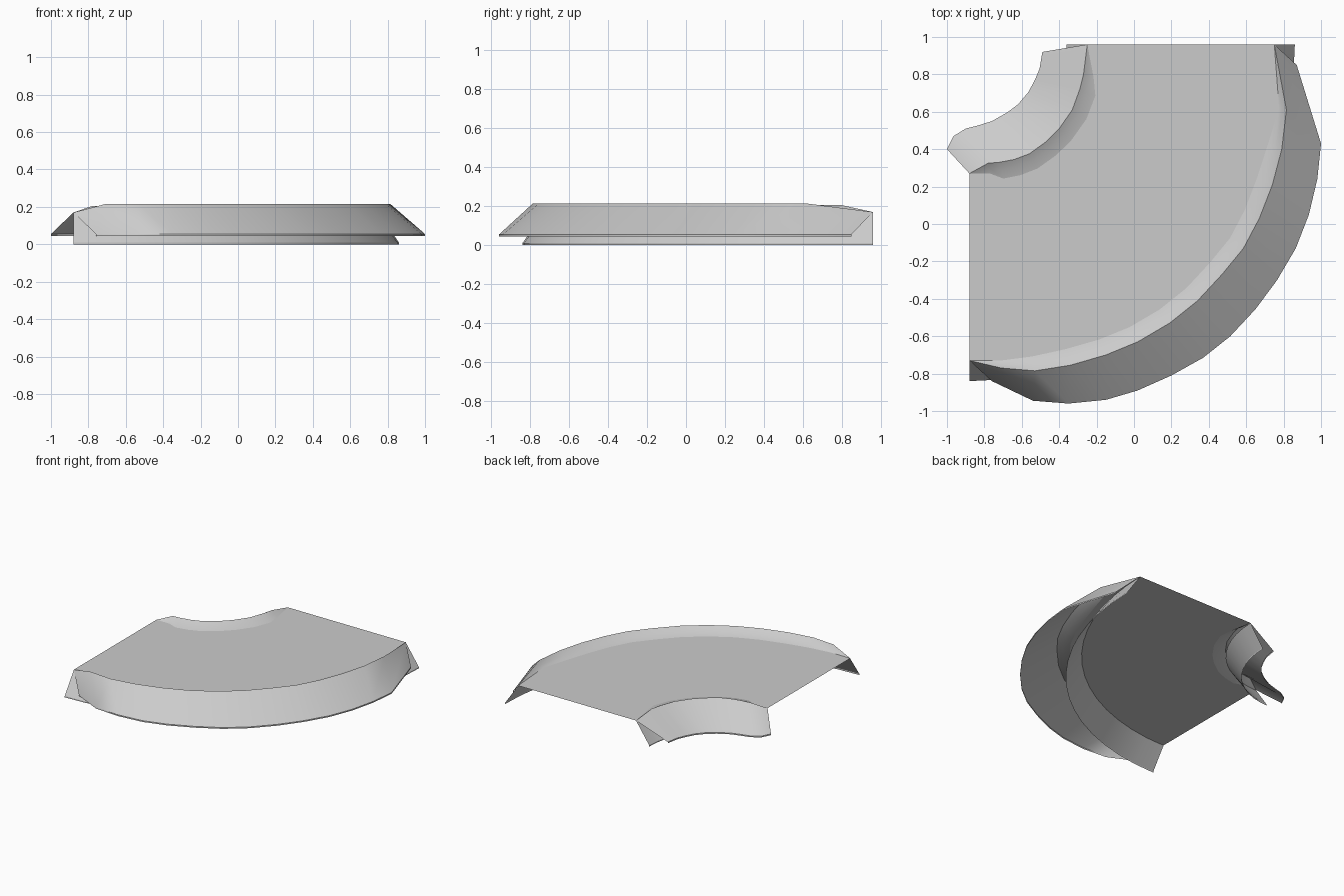
import bpy, bmesh, math
from mathutils import Vector

if "Cube" in bpy.data.objects:
    bpy.data.objects.remove(bpy.data.objects["Cube"])

C = Vector((-0.88, 0.96))      # turning centre of the corner
DECK, LIP_OUT, LIP_IN = 0.17, 0.215, 0.205

# plan curves, from the back end round to the left end
OUT_LIP = [(.75, .96), (.815, .61), (.79, .4), (.74, .21), (.67, .03), (.585, -.13),
           (.47, -.27), (.34, -.41), (.19, -.53), (.02, -.63), (-.15, -.7),
           (-.34, -.755), (-.53, -.785), (-.71, -.77), (-.88, -.73)]
OUT_FOOT = [(.87, .85), (1, .43), (.98, .24), (.935, .05), (.865, -.13), (.765, -.3),
            (.65, -.455), (.515, -.6), (.37, -.715), (.2, -.81), (.02, -.89),
            (-.15, -.94), (-.35, -.96), (-.54, -.945), (-.76, -.84)]
IN_LIP = [(-.25, .96), (-.27, .8), (-.29, .72), (-.33, .61), (-.4, .51), (-.47, .44),
          (-.56, .375), (-.64, .345), (-.72, .33), (-.78, .325), (-.88, .27)]
IN_FOOT = [(-.49, .92), (-.505, .83), (-.53, .77), (-.565, .705), (-.62, .64),
           (-.68, .595), (-.76, .55), (-.84, .525), (-.9, .51), (-.965, .47), (-1, .4)]


def shift(curve, width):
    """Move a curve along the radius, fading to nothing at both ends."""
    n = len(curve) - 1
    res = []
    for i, p in enumerate(curve):
        p = Vector(p)
        fade = min(1, math.sin(math.pi * i / n) * 2)
        res.append(p + (p - C).normalized() * width * fade)
    return res


def lift(curve, z, z_end=None):
    n = len(curve) - 1
    return [(p[0], p[1], z_end if z_end is not None and i in (0, n) else z)
            for i, p in enumerate(curve)]


def make(name, rows, ngon=False):
    """Join rows of points with quads, or fill one outline."""
    bm = bmesh.new()
    vs = [[bm.verts.new(p) for p in r] for r in rows]
    if ngon:
        bm.faces.new(vs[0])
    else:
        for a, b in zip(vs, vs[1:]):
            for i in range(len(a) - 1):
                bm.faces.new((a[i], a[i + 1], b[i + 1], b[i]))
        bmesh.ops.remove_doubles(bm, verts=bm.verts, dist=1e-5)
    bm.normal_update()
    if sum(f.normal.z * f.calc_area() for f in bm.faces) < 0:
        bmesh.ops.reverse_faces(bm, faces=bm.faces)
    me = bpy.data.meshes.new(name)
    bm.to_mesh(me)
    bm.free()
    ob = bpy.data.objects.new(name, me)
    bpy.context.collection.objects.link(ob)
    bpy.context.view_layer.objects.active = ob
    ob.select_set(True)
    bpy.ops.object.shade_smooth_by_angle(angle=math.radians(30))
    ob.select_set(False)


def arc(rx, ry, z, n):
    return [(C.x + rx * math.cos(t), C.y - ry * math.sin(t), z)
            for t in (math.pi / 2 * i / n for i in range(n + 1))]


# flat road deck
out_edge, in_edge = shift(OUT_LIP, -.09), shift(IN_LIP, .09)
make("deck", [lift(out_edge, DECK) + lift(in_edge, DECK)[::-1]], ngon=True)

# raised rims and their overhanging sloped skirts
for name, lip, foot, edge, w, top in (
        ("outer_bank", OUT_LIP, OUT_FOOT, out_edge, -.04, LIP_OUT),
        ("inner_bank", IN_LIP, IN_FOOT, in_edge, .04, LIP_IN)):
    make(name, [lift(edge, DECK), lift(shift(lip, w), DECK + .015, DECK),
                lift(lip, top, DECK), lift(foot, .055), lift(foot, .045)])

# lower skirts reaching the ground under the banks
for name, rx, ry, d, n in (("outer_base", 1.63, 1.69, .11, 16),
                           ("inner_base", .63, .69, -.11, 12)):
    make(name, [arc(rx, ry, DECK - .002, n), arc(rx + d, ry + d, .01, n),
                arc(rx + d, ry + d, 0, n)])
